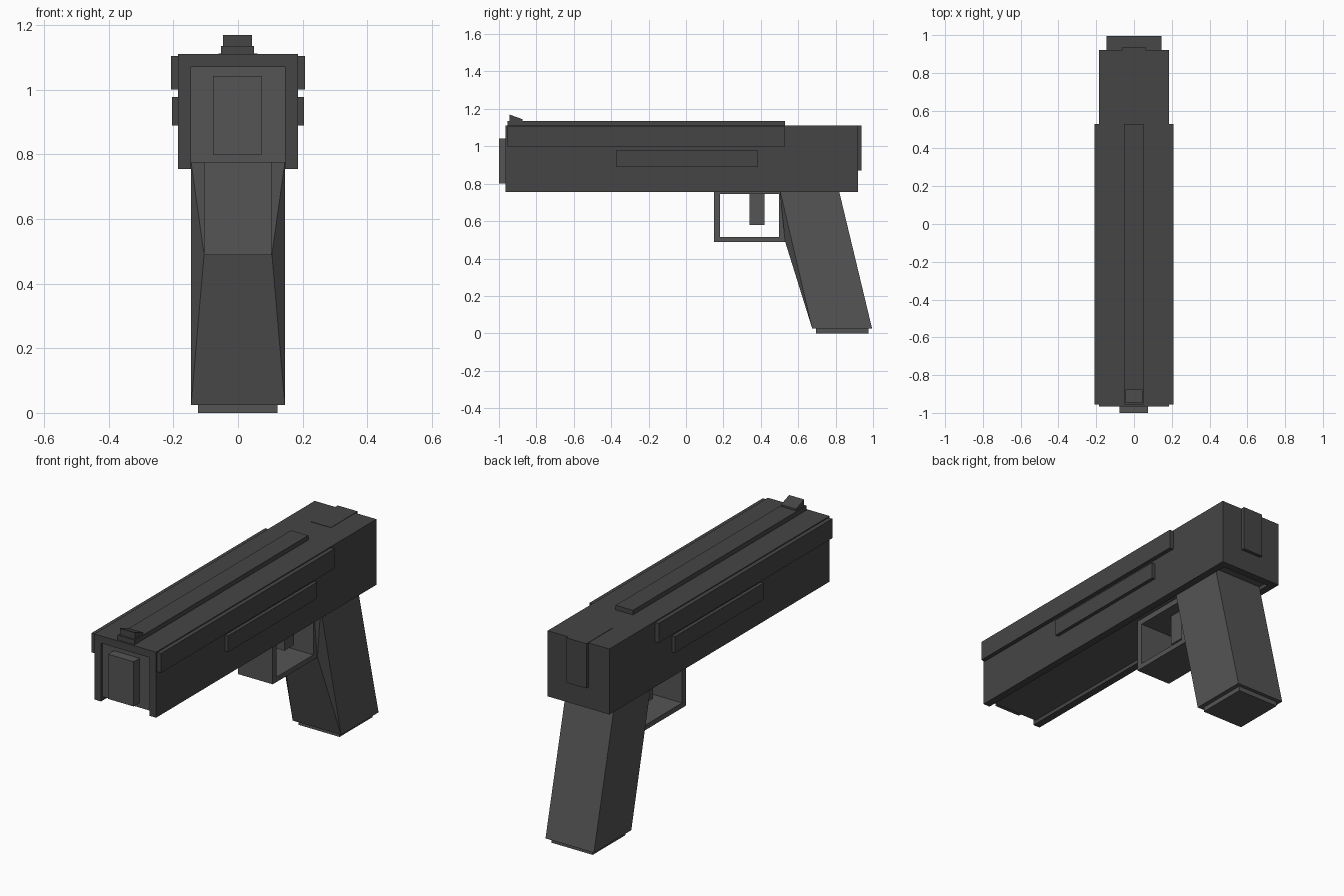
import bpy, bmesh

if "Cube" in bpy.data.objects:
    bpy.data.objects.remove(bpy.data.objects["Cube"])


def material(name, v):
    m = bpy.data.materials.new(name)
    m.diffuse_color = (v, v, v, 1)
    m.use_nodes = True
    m.node_tree.nodes["Principled BSDF"].inputs["Base Color"].default_value = m.diffuse_color
    return m


DARK = material("dark_metal", 0.06)
LIGHT = material("frame_grey", 0.09)


def finish(name, bm, mat):
    bmesh.ops.recalc_face_normals(bm, faces=bm.faces[:])
    me = bpy.data.meshes.new(name)
    bm.to_mesh(me)
    bm.free()
    me.materials.append(mat)
    ob = bpy.data.objects.new(name, me)
    bpy.context.collection.objects.link(ob)
    return ob


def extrude(name, pts, vec, mat):
    """Extrude a closed planar outline along a vector."""
    bm = bmesh.new()
    face = bm.faces.new([bm.verts.new(p) for p in pts])
    res = bmesh.ops.extrude_face_region(bm, geom=[face], use_keep_orig=True)
    bmesh.ops.translate(bm, vec=vec,
                        verts=[v for v in res["geom"] if isinstance(v, bmesh.types.BMVert)])
    return finish(name, bm, mat)


def box(name, x, y, z, mat):
    pts = [(x[0], y[0], z[0]), (x[1], y[0], z[0]), (x[1], y[1], z[0]), (x[0], y[1], z[0])]
    return extrude(name, pts, (0, 0, z[1] - z[0]), mat)


def hull(name, pts, mat):
    bm = bmesh.new()
    for p in pts:
        bm.verts.new(p)
    bmesh.ops.convex_hull(bm, input=bm.verts[:])
    bmesh.ops.dissolve_limit(bm, angle_limit=0.01, verts=bm.verts[:], edges=bm.edges[:])
    return finish(name, bm, mat)


# Upper shell: inverted U channel closed at the back
half = [(0.185, 1.11), (0.185, 0.755), (0.145, 0.755), (0.145, 1.07)]
outline = half + [(-x, z) for x, z in reversed(half)]
extrude("slide_shell", [(x, -0.965, z) for x, z in outline], (0, 1.845, 0), DARK)
box("slide_back", (-0.185, 0.185), (0.88, 0.92), (0.755, 1.11), DARK)
box("back_tab", (-0.06, 0.06), (0.71, 0.938), (0.87, 1.112), DARK)

# Inner frame and square nozzle
box("inner_frame", (-0.145, 0.145), (-0.95, 0.88), (0.775, 1.07), LIGHT)
box("nozzle", (-0.078, 0.075), (-1.0, -0.94), (0.8, 1.042), LIGHT)

# Raised side strips, both sides
for s, side in ((1, "right"), (-1, "left")):
    box("upper_strip_" + side, sorted((s * 0.18, s * 0.208)), (-0.955, 0.53), (1.0, 1.105), DARK)
    box("lower_strip_" + side, sorted((s * 0.18, s * 0.204)), (-0.375, 0.385), (0.89, 0.978), DARK)

# Top rib and wedge sight
box("top_rib", (-0.053, 0.05), (-0.955, 0.53), (1.1, 1.135), DARK)
extrude("front_sight", [(-0.046, y, z) for y, z in
                        ((-0.945, 1.13), (-0.875, 1.13), (-0.875, 1.145), (-0.945, 1.17))],
        (0.09, 0, 0), DARK)

# Slanted grip with a ridge along its front
side = [(0.50, 0.775), (0.815, 0.775), (0.995, 0.025), (0.675, 0.025)]
ridge = [(0.53, 0.49), (0.53, 0.63)]
hull("grip", [(s * 0.145, y, z) for s in (-1, 1) for y, z in side]
     + [(s * 0.105, y, z) for s in (-1, 1) for y, z in ridge], LIGHT)
box("grip_base", (-0.124, 0.122), (0.695, 0.975), (0.0, 0.03), LIGHT)

# Guard loop and lever
for part, y, z in (("front", (0.15, 0.183), (0.488, 0.775)),
                   ("bottom", (0.183, 0.53), (0.488, 0.515)),
                   ("top", (0.183, 0.53), (0.745, 0.775)),
                   ("rear", (0.497, 0.53), (0.515, 0.745))):
    box("guard_" + part, (-0.105, 0.103), y, z, LIGHT)
box("guard_lever", (-0.04, 0.04), (0.34, 0.42), (0.58, 0.76), LIGHT)
